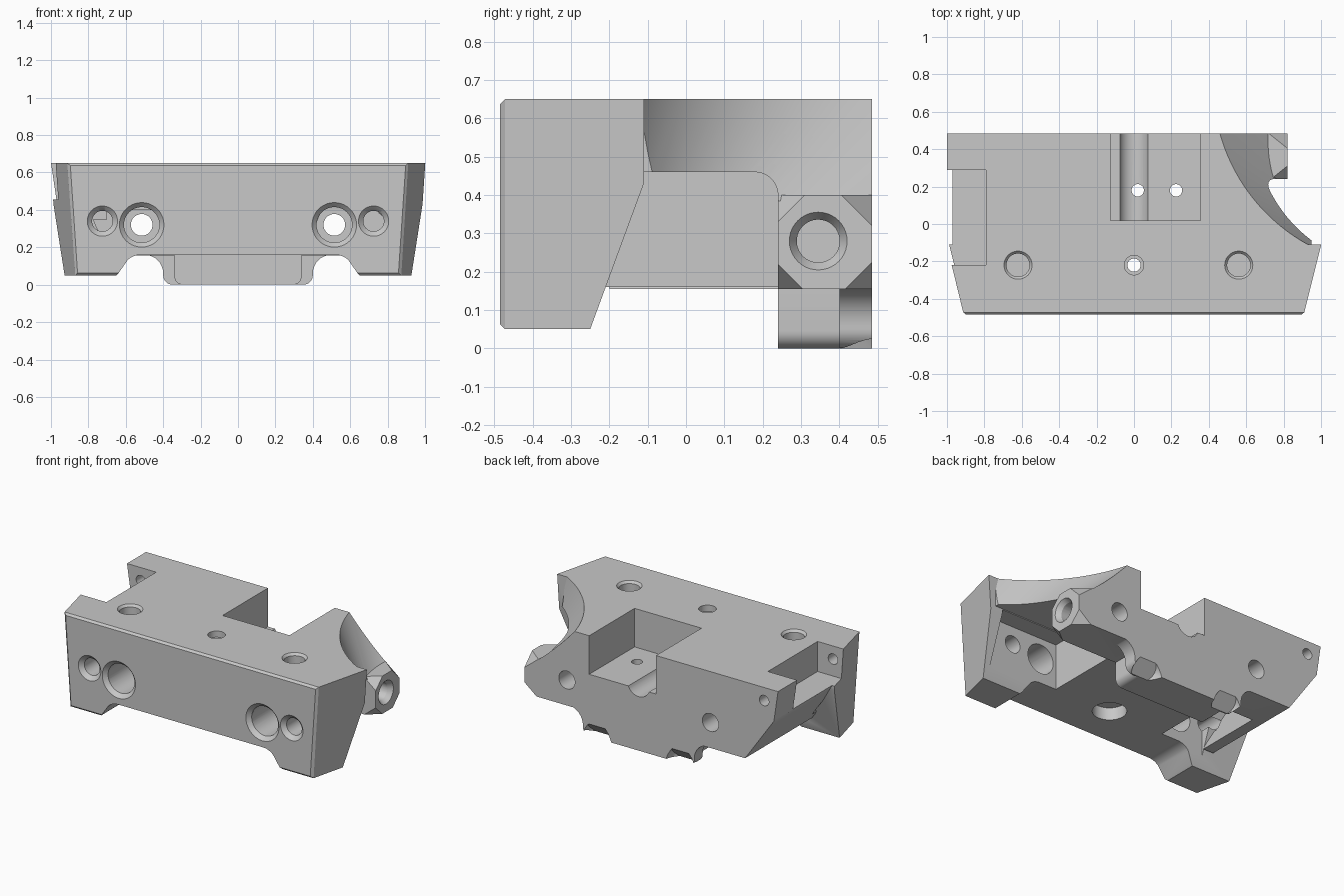
import bpy, bmesh, math
from mathutils import Vector, Matrix

old = bpy.data.objects.get("Cube")
if old:
    bpy.data.objects.remove(old, do_unlink=True)

GREY = (0.58, 0.58, 0.58, 1)
mat = bpy.data.materials.new("machined grey")
mat.use_nodes = True
mat.diffuse_color = GREY
mat.node_tree.nodes["Principled BSDF"].inputs["Base Color"].default_value = GREY


def finish(bm, name):
    bmesh.ops.recalc_face_normals(bm, faces=bm.faces)
    mesh = bpy.data.meshes.new(name)
    bm.to_mesh(mesh)
    bm.free()
    ob = bpy.data.objects.new(name, mesh)
    bpy.context.collection.objects.link(ob)
    mesh.materials.append(mat)
    return ob


def box_bm(x, y, z):
    bm = bmesh.new()
    bmesh.ops.create_cube(bm, size=1)
    for v in bm.verts:
        v.co = [(r[0] + r[1]) / 2 + c * (r[1] - r[0]) for c, r in zip(v.co, (x, y, z))]
    return bm


def box(name, x, y, z):
    return finish(box_bm(x, y, z), name)


def prism_bm(points, axis, lo, hi):
    """Extrude a profile: axis 'x' takes (y, z) points, axis 'y' takes (x, z) points."""
    bm = bmesh.new()
    place = (lambda a, b: (lo, a, b)) if axis == "x" else (lambda a, b: (a, lo, b))
    face = bm.faces.new([bm.verts.new(place(a, b)) for a, b in points])
    out = bmesh.ops.extrude_face_region(bm, geom=[face])
    move = Vector((hi - lo, 0, 0)) if axis == "x" else Vector((0, hi - lo, 0))
    bmesh.ops.translate(bm, vec=move, verts=[v for v in out["geom"] if isinstance(v, bmesh.types.BMVert)])
    return bm


def rod(start, end, r1, r2=None, sides=40):
    """Round cutter between two points, tapered when r2 is given."""
    a, b = Vector(start), Vector(end)
    d = b - a
    bm = bmesh.new()
    bmesh.ops.create_cone(bm, cap_ends=True, segments=sides, radius1=r1,
                          radius2=r1 if r2 is None else r2, depth=d.length)
    turn = d.to_track_quat("Z", "Y").to_matrix().to_4x4()
    bmesh.ops.transform(bm, matrix=Matrix.Translation((a + b) / 2) @ turn, verts=bm.verts)
    return finish(bm, "hole_cutter")


def arc(cx, cz, r, a0, a1, n=8):
    return [(cx + r * math.cos(math.radians(a0 + (a1 - a0) * i / n)),
             cz + r * math.sin(math.radians(a0 + (a1 - a0) * i / n))) for i in range(n + 1)]


def combine(target, other, how):
    mod = target.modifiers.new("combine", "BOOLEAN")
    mod.operation, mod.solver, mod.object = how, "EXACT", other
    bpy.context.view_layer.update()
    done = bpy.data.meshes.new_from_object(target.evaluated_get(bpy.context.evaluated_depsgraph_get()))
    target.modifiers.remove(mod)
    target.data = done
    bpy.data.objects.remove(other, do_unlink=True)


def mirrored(points):
    return points + [(-x, z) for x, z in reversed(points)]


# Upper deck with its rear rail and rounded inner corner
body = box("clamp_block", (-1, .95), (-.115, .485), (.46, .65))
combine(body, box("rear_rail", (-1, .95), (.24, .485), (.385, .5)), "UNION")
corner = [(.17, .48), (.17, .46)] + arc(.18, .40, .06, 90, 0) + [(.24, .387), (.26, .387), (.26, .48)]
combine(body, finish(prism_bm(corner, "x", .38, .8), "inner_corner"), "UNION")

# Curved scoop over the arm
bm = bmesh.new()
bmesh.ops.create_cone(bm, cap_ends=True, segments=128, radius1=.66, radius2=1.0, depth=.29)
for v in bm.verts:
    v.co += Vector((1.4, .42 if v.co.z < 0 else .77, .525))
combine(body, finish(bm, "scoop_cutter"), "DIFFERENCE")

# Centre spine, right shelf and the right end wall
combine(body, box("spine", (-.4, .4), (-.24, .3), (.16, .5)), "UNION")
combine(body, box("shelf", (-.99, -.35), (-.113, .3), (.4, .5)), "UNION")
wall = [(-.98, .47), (-.98, .155), (-.69, .155), (-.8, .41), (-.8, .47)]
combine(body, finish(prism_bm(wall, "y", -.15, .3), "end_wall"), "UNION")
low_wall = [(-.8, .28), (-.8, .155), (-.69, .155), (-.745, .28)]
combine(body, finish(prism_bm(low_wall, "y", -.2, .28), "end_wall_foot"), "UNION")

# Rear plate with a corner-chamfered arm at its left end
bm = box_bm((-.99, .82), (.24, .485), (.155, .40))
for sy, sz, y, z in ((-1, 1, .24, .33), (-1, -1, .24, .22), (1, 1, .485, .32), (1, -1, .485, .225)):
    bmesh.ops.bisect_plane(bm, geom=bm.verts[:] + bm.edges[:] + bm.faces[:], plane_co=(.82, y, z),
                           plane_no=(.8, sy, sz), clear_outer=True)
    bmesh.ops.holes_fill(bm, edges=[e for e in bm.edges if e.is_boundary])
combine(body, finish(bm, "rear_plate"), "UNION")

# Sloped underside of the right end
slope = [(-1.001, .66), (-.97, .45), (-.76, .15), (-.76, .1), (-1.2, .1), (-1.2, .66)]
combine(body, finish(prism_bm(slope, "y", -.3, .6), "slope_cutter"), "DIFFERENCE")

# Tongue below the plate: narrow in front, stepping out to flared wings at the rear
front_foot = [(.34, .2)] + arc(.295, .045, .045, 0, -90)
combine(body, finish(prism_bm(mirrored(front_foot), "y", .24, .42), "tongue_front"), "UNION")
flare = [(.5, .2), (.5, .16)] + arc(.5, .06, .1, 90, 180) + arc(.35, .05, .05, 0, -90)
combine(body, finish(prism_bm(mirrored(flare), "y", .40, .485), "tongue_rear"), "UNION")

# Front slab: side profile whose ends flare towards the back and the top
bm = prism_bm([(-.485, .05), (-.25, .05), (-.11, .43), (-.11, .65), (-.485, .65)], "x", -1, 1)
for v in bm.verts:
    v.co.x *= .87 + .067 * (v.co.z - .05) + .243 * (v.co.y + .485)
front = [e for e in bm.edges if all(v.co.y < -.48 for v in e.verts)]
bmesh.ops.bevel(bm, geom=front, offset=.013, segments=1, affect="EDGES")
slab = finish(bm, "front_slab")

# Arch under the slab and hollow behind its legs
arch = mirrored([(.68, .02), (.64, .06)] + arc(.52, .06, .1, 45, 90))
combine(slab, finish(prism_bm(arch, "y", -.6, 0), "arch_cutter"), "DIFFERENCE")
for x in ((.39, .90), (-.70, -.39)):
    combine(slab, box("leg_cutter", x, (-.225, 0), (0, .455 if x[0] > 0 else .40)), "DIFFERENCE")
combine(body, slab, "UNION")

# Side notch at the right end
combine(body, box("notch_cutter", (-1.2, -.79), (-.22, .29), (.455, .8)), "DIFFERENCE")

# Open pocket in the deck with a round channel in its floor
combine(body, box("pocket_cutter", (-.125, .355), (.02, .6), (.4, .8)), "DIFFERENCE")
combine(body, rod((0, -.06, .43), (0, .6, .43), .08), "DIFFERENCE")

# Holes along the depth, mirrored on both sides
holes = []
for s in (-1, 1):
    x = s * .515
    holes += [rod((x, -.6, .32), (x, -.05, .32), .095),
              rod((x, -.486, .32), (x, -.46, .32), .12, .095),
              rod((x, .1, .32), (x, .6, .32), .058),
              rod((s * .725, -.6, .34), (s * .725, -.14, .34), .055),
              rod((s * .725, -.486, .34), (s * .725, -.46, .34), .082, .055)]
    # Round dishes sunk at a slant into the tongue's rear lower edge
    edge = Vector((s * .3, .485, 0))
    inward = Vector((0, -1, 1)).normalized()
    holes.append(rod(edge + inward * .055, edge - inward * .055, .08, .125))

# Holes from the top, the arm end and the right post
for x in (-.62, .56):
    holes += [rod((x, -.22, .47), (x, -.22, .8), .062),
              rod((x, -.22, .635), (x, -.22, .651), .062, .076)]
holes += [rod((0, -.22, .0), (0, -.22, .8), .035),
          rod((0, -.22, .61), (0, -.22, .8), .052),
          rod((0, -.22, .0), (0, -.22, .24), .1),
          rod((.02, .18, 0), (.02, .18, .6), .033),
          rod((.225, .18, 0), (.225, .18, .6), .033),
          rod((.62, .345, .28), (.9, .345, .28), .056),
          rod((.79, .345, .28), (.821, .345, .28), .056, .076),
          rod((-.9, -.32, .565), (-.9, .6, .565), .034)]
for cutter in holes:
    combine(body, cutter, "DIFFERENCE")

body.data.materials.clear()
body.data.materials.append(mat)
bpy.ops.object.select_all(action="DESELECT")
body.select_set(True)
bpy.context.view_layer.objects.active = body
bpy.ops.object.shade_smooth_by_angle(angle=math.radians(30))
